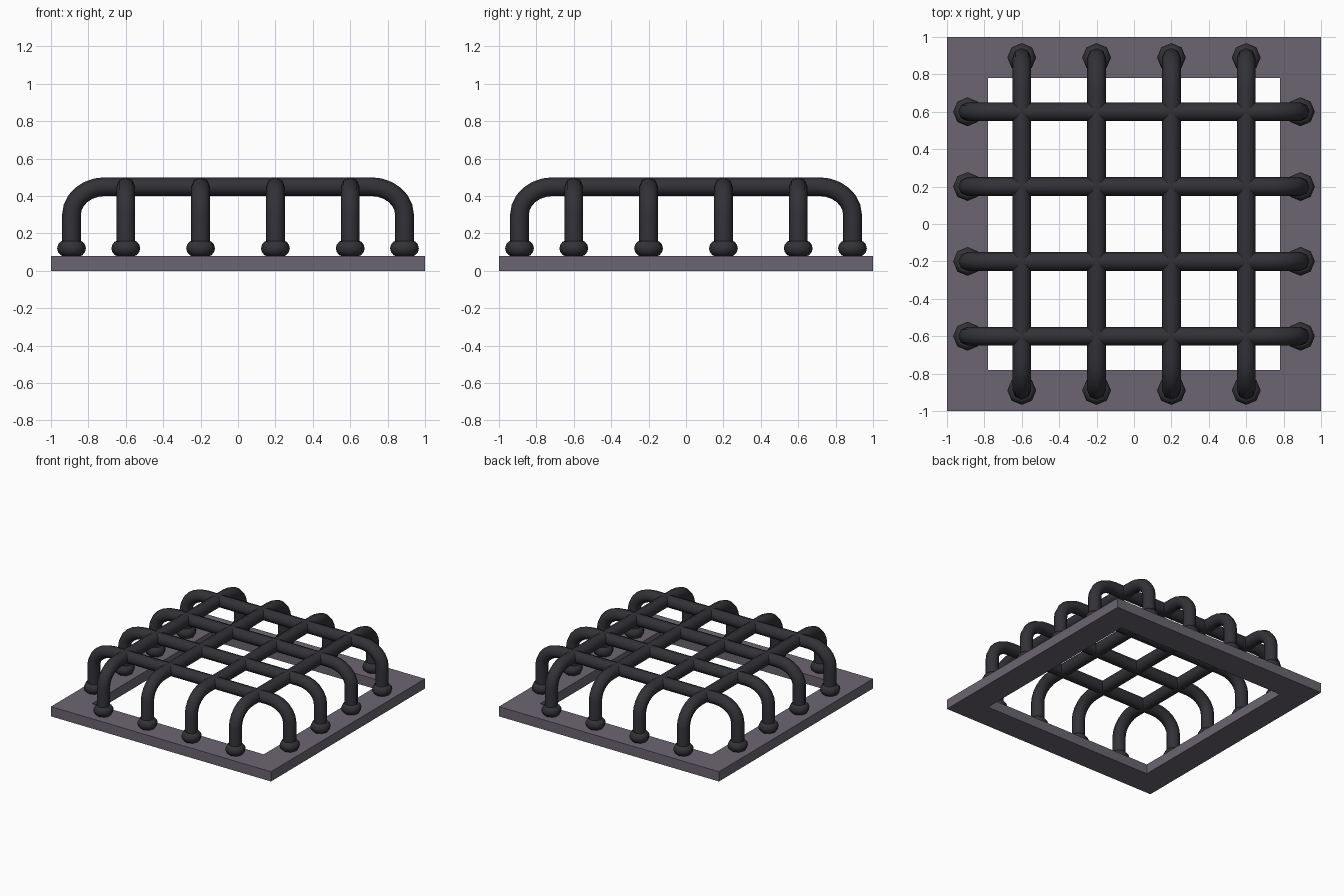
import bpy, bmesh
from math import sin, cos, pi, radians

if "Cube" in bpy.data.objects:
    bpy.data.objects.remove(bpy.data.objects["Cube"])


def material(name, rgb):
    m = bpy.data.materials.new(name)
    m.diffuse_color = (*rgb, 1)
    m.use_nodes = True
    m.node_tree.nodes["Principled BSDF"].inputs["Base Color"].default_value = m.diffuse_color
    return m


FRAME = material("frame_grey", (0.15, 0.13, 0.165))
IRON = material("dark_iron", (0.033, 0.031, 0.038))
FOOT, TOP, PLATE = 0.89, 0.45, 0.08
SPACING = (-0.6, -0.2, 0.2, 0.6)


def add_object(name, data, mat):
    ob = bpy.data.objects.new(name, data)
    bpy.context.collection.objects.link(ob)
    data.materials.append(mat)
    return ob


def lathe(name, rings, sides, start, mat, smooth):
    """Closed loop of (radius, z) points swept around z."""
    bm = bmesh.new()
    loops = [[bm.verts.new((r * cos(start + 2 * pi * i / sides),
                            r * sin(start + 2 * pi * i / sides), z))
              for i in range(sides)] for r, z in rings]
    for k, a in enumerate(loops):
        b = loops[(k + 1) % len(loops)]
        for i in range(sides):
            j = (i + 1) % sides
            bm.faces.new((a[i], a[j], b[j], b[i])).smooth = smooth
    bmesh.ops.recalc_face_normals(bm, faces=bm.faces)
    me = bpy.data.meshes.new(name)
    bm.to_mesh(me)
    bm.free()
    return add_object(name, me, mat)


# square base frame
q = 2 ** 0.5
lathe("base_frame", [(q, 0), (q, PLATE), (0.78 * q, PLATE), (0.78 * q, 0)],
      4, pi / 4, FRAME, False)

# bent bar path: leg, rounded corner, mirrored
BX, BZ = 0.18, 0.15
half = [(FOOT, PLATE - 0.01)]
for k in range(7):
    t = k / 6 * pi / 2
    half.append((FOOT - BX + BX * cos(t), TOP - BZ + BZ * sin(t)))
path = [(-x, z) for x, z in half] + half[::-1]

# rounded foot collar profile
collar = [(0.04, 0.08), (0.058, 0.083), (0.072, 0.1), (0.077, 0.12),
          (0.072, 0.14), (0.058, 0.157), (0.04, 0.16)]

for angle, axis in ((0, "x"), (90, "y")):
    for n, off in enumerate(SPACING, 1):
        cu = bpy.data.curves.new("bar", "CURVE")
        cu.dimensions = "3D"
        cu.bevel_depth = 0.05
        cu.bevel_resolution = 2
        cu.use_fill_caps = True
        sp = cu.splines.new("POLY")
        sp.points.add(len(path) - 1)
        for p, (x, z) in zip(sp.points, path):
            p.co = (x, 0, z, 1)
        sp.use_smooth = True
        bar = add_object(f"bar_{axis}_{n}", cu, IRON)
        bar.rotation_euler.z = radians(angle)
        bar.location = (0, off, 0) if axis == "x" else (off, 0, 0)
        # collars at both feet
        for s in (-1, 1):
            c = lathe(f"foot_collar_{axis}_{n}", collar, 8, 0, IRON, True)
            c.location = (s * FOOT, off, 0) if axis == "x" else (off, s * FOOT, 0)
